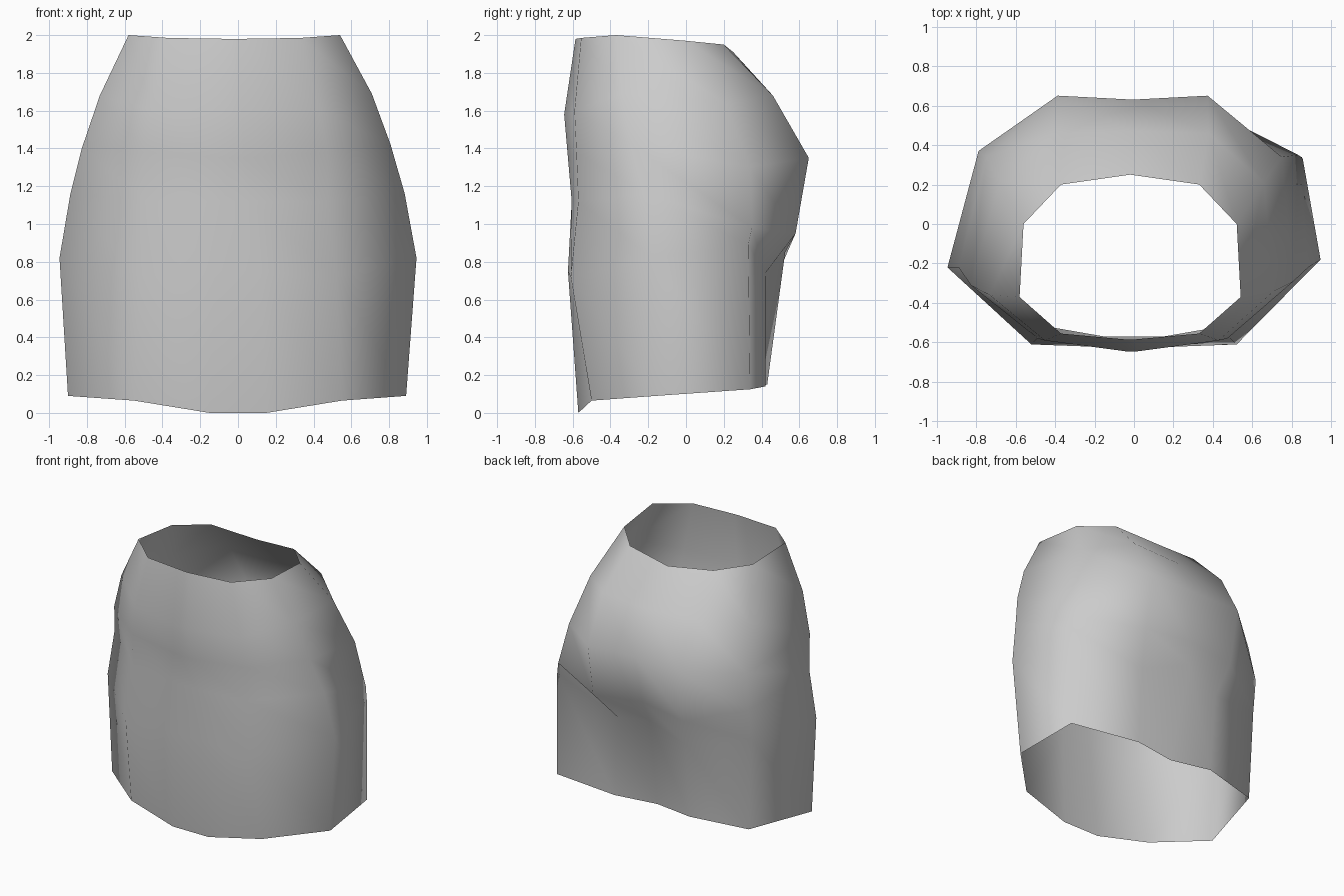
import bpy, bmesh

# Half cross-sections, waist to hem; columns run front centre -> hip -> back centre
RINGS = [
    [(.02, -.585, 1.98), (.35, -.555, 1.985), (.56, -.37, 2.0), (.54, 0, 1.97), (.35, .2, 1.95), (0, .25, 1.91)],
    [(.03, -.645, 1.58), (.44, -.59, 1.60), (.72, -.34, 1.69), (.67, .21, 1.64), (.39, .46, 1.68), (0, .47, 1.66)],
    [(.04, -.625, 1.35), (.48, -.58, 1.38), (.815, -.29, 1.42), (.755, .34, 1.30), (.38, .65, 1.35), (0, .63, 1.36)],
    [(.07, -.605, 1.12), (.48, -.57, 1.12), (.885, -.22, 1.16), (.835, .35, .98), (.38, .58, .95), (-.03, .57, 1.0)],
    [(.12, -.625, .75), (.52, -.61, .72), (.945, -.18, .82), (.855, .33, .89), (.28, .42, .74), (-.06, .525, .85)],
    [(.15, -.57, 0), (.55, -.5, .065), (.89, -.16, .09), (.85, .34, .125), (.31, .42, .14), (-.02, .37, .14)],
]
# Left-hand points that differ from the mirrored right, keyed by (ring, column)
LEFT = {
    (1, 2): (-.72, -.36, 1.68), (2, 2): (-.82, -.31, 1.40),
    (2, 3): (-.74, .34, 1.32), (3, 3): (-.785, .37, 1.06),
    (4, 2): (-.945, -.22, .82), (4, 3): (-.79, .34, .82), (4, 4): (-.33, .48, .72),
    (5, 2): (-.90, -.23, .09), (5, 3): (-.76, .33, .13), (5, 4): (-.33, .43, .15),
}

cloth = bpy.data.materials.new("grey cloth")
cloth.diffuse_color = (.6, .6, .6, 1)

# Skirt: open tube lofted through the cross-sections
bm = bmesh.new()
loops = []
for r, half in enumerate(RINGS):
    left = [LEFT.get((r, c), (-x, y, z)) for c, (x, y, z) in enumerate(half[:-1])]
    shift = -.02 * max(0, half[0][2] - 1)      # waist leans slightly to one side
    loops.append([bm.verts.new((x + shift, y, z)) for x, y, z in half + left[::-1]])
n = len(loops[0])
for upper, lower in zip(loops, loops[1:]):
    for i in range(n):
        j = (i + 1) % n
        bm.faces.new((upper[i], lower[i], lower[j], upper[j]))

mesh = bpy.data.meshes.new("skirt")
bm.to_mesh(mesh)
bm.free()
mesh.materials.append(cloth)
mesh.polygons.foreach_set("use_smooth", [True] * len(mesh.polygons))
skirt = bpy.data.objects.new("skirt", mesh)
bpy.context.collection.objects.link(skirt)
